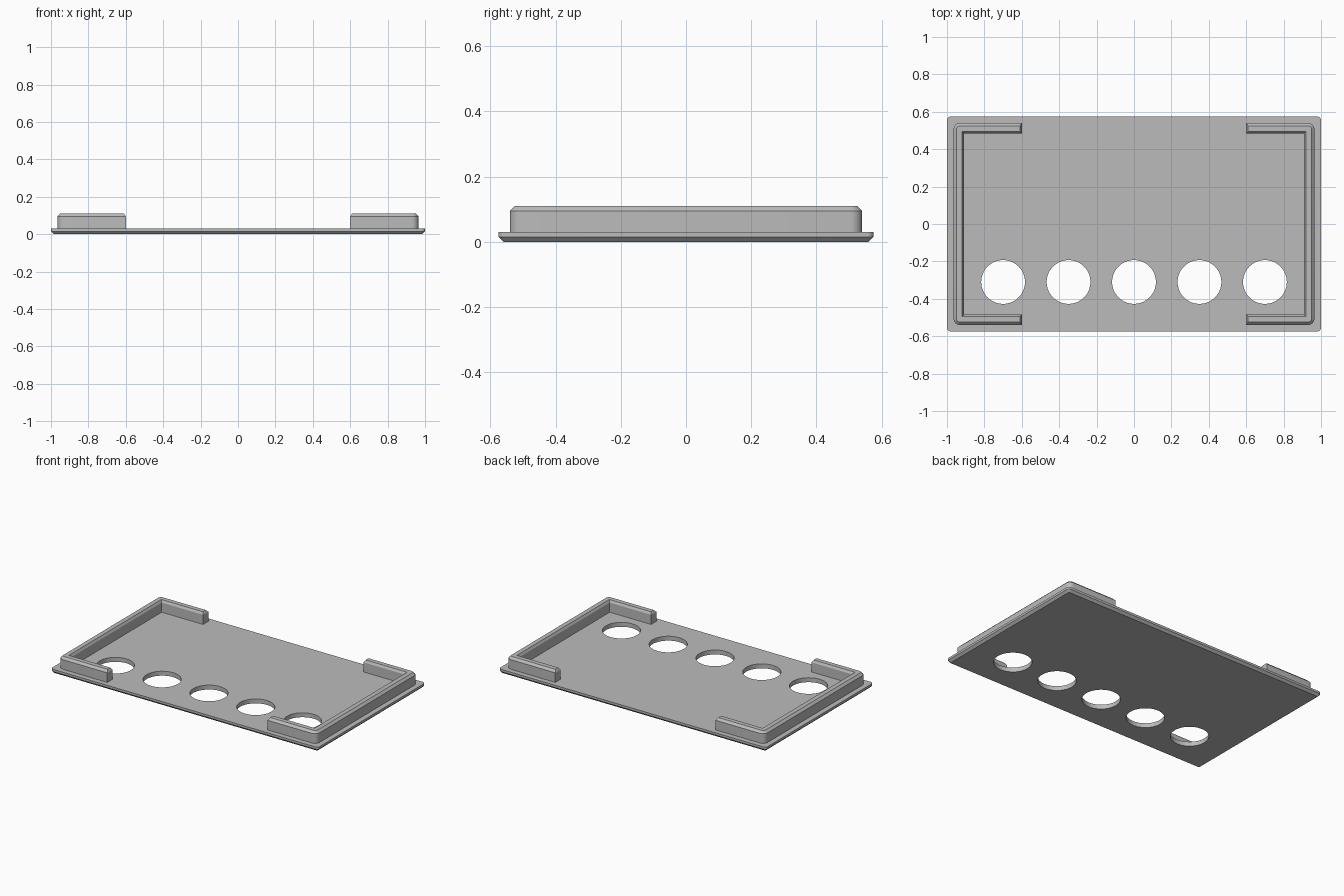
import bpy
import bmesh
from math import cos, sin, pi, radians
from mathutils import Matrix

cube = bpy.data.objects.get("Cube")
if cube:
    bpy.data.objects.remove(cube, do_unlink=True)

grey = bpy.data.materials.new("plain grey")
grey.use_nodes = True
colour = (0.5, 0.5, 0.5, 1)
grey.diffuse_color = colour
grey.node_tree.nodes["Principled BSDF"].inputs["Base Color"].default_value = colour

PLATE_TOP = 0.03


def arc(cx, cy, r, start, steps=6):
    """Quarter circle, counter-clockwise from the start angle."""
    angles = [start + pi / 2 * i / steps for i in range(steps + 1)]
    return [(cx + r * cos(a), cy + r * sin(a)) for a in angles]


def make_object(name, bm):
    bmesh.ops.recalc_face_normals(bm, faces=bm.faces)
    mesh = bpy.data.meshes.new(name)
    bm.to_mesh(mesh)
    bm.free()
    mesh.materials.append(grey)
    obj = bpy.data.objects.new(name, mesh)
    bpy.context.collection.objects.link(obj)
    return obj


def loft(name, levels):
    """Closed solid through (outline, height) levels."""
    bm = bmesh.new()
    rings = [[bm.verts.new((x, y, z)) for x, y in pts] for pts, z in levels]
    for low, high in zip(rings, rings[1:]):
        for i in range(len(low)):
            j = (i + 1) % len(low)
            bm.faces.new((low[i], low[j], high[j], high[i]))
    bm.faces.new(rings[0][::-1])
    bm.faces.new(rings[-1])
    return make_object(name, bm)


def activate(obj):
    bpy.ops.object.select_all(action='DESELECT')
    obj.select_set(True)
    bpy.context.view_layer.objects.active = obj


def plate_outline(inset):
    r = 0.02
    cx, cy = 1 - r, 0.575 - r
    pts = []
    for k, (sx, sy) in enumerate([(1, 1), (-1, 1), (-1, -1), (1, -1)]):
        pts += arc(sx * cx, sy * cy, r - inset, k * pi / 2)
    return pts


def rim_outline(side, outer, inner):
    """Bracket shape: rounded outside corners, square inside corners."""
    r = 0.035
    cx, cy = 0.965 - r, 0.54 - r
    end = 0.6 + inner
    ix, iy = 0.91 + inner, 0.485 + inner
    pts = [(end, -0.54 + outer)]
    pts += arc(cx, -cy, r - outer, -pi / 2)
    pts += arc(cx, cy, r - outer, 0)
    pts += [(end, 0.54 - outer), (end, iy), (ix, iy), (ix, -iy), (end, -iy)]
    return [(side * x, y) for x, y in pts]


# Base plate with a bevelled underside
plate = loft("base_plate", [(plate_outline(0.015), 0),
                            (plate_outline(0), 0.015),
                            (plate_outline(0), PLATE_TOP)])

# Row of five round holes
bm = bmesh.new()
for i in range(-2, 3):
    bmesh.ops.create_cone(bm, cap_ends=True, segments=64, radius1=0.117,
                          radius2=0.117, depth=0.2,
                          matrix=Matrix.Translation((0.35 * i, -0.31, 0)))
cutter = make_object("hole_cutter", bm)
cutter.hide_render = True
holes = plate.modifiers.new("holes", 'BOOLEAN')
holes.operation = 'DIFFERENCE'
holes.solver = 'EXACT'
holes.object = cutter
activate(plate)
bpy.ops.object.modifier_apply(modifier=holes.name)
bpy.data.objects.remove(cutter, do_unlink=True)

# Bracket-shaped rims at both ends, bevelled along the top
rims = [loft(name, [(rim_outline(side, 0, 0), PLATE_TOP - 0.002),
                    (rim_outline(side, 0, 0), 0.095),
                    (rim_outline(side, 0.015, 0.009), 0.11)])
        for name, side in (("left_rim", 1), ("right_rim", -1))]

for part in [plate] + rims:
    activate(part)
    bpy.ops.object.shade_smooth_by_angle(angle=radians(30))
